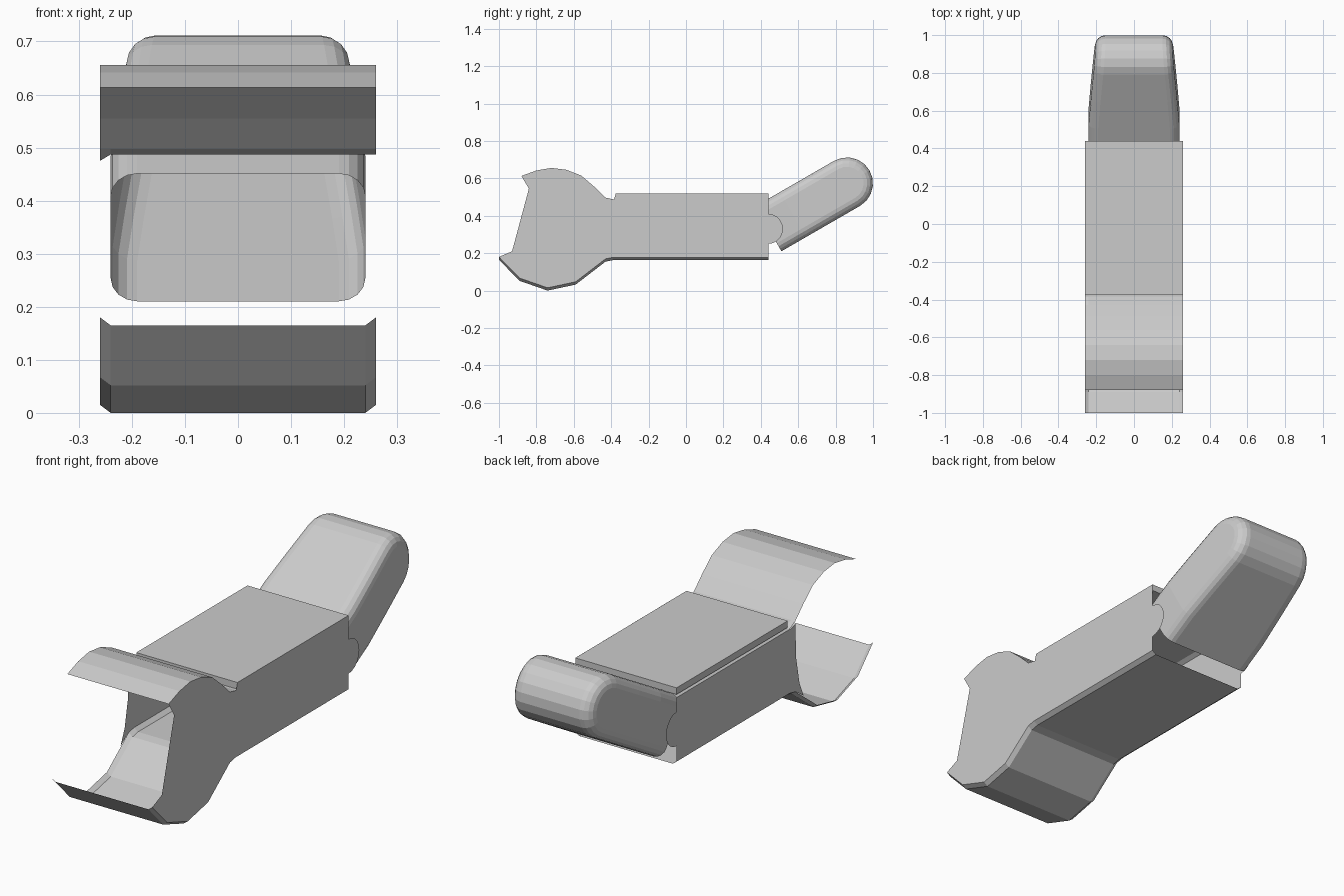
import bpy, bmesh, math

if "Cube" in bpy.data.objects:
    bpy.data.objects.remove(bpy.data.objects["Cube"])

W = 0.26      # half width of the body
BEV = 0.02    # edge bevel


def make(name, bm):
    bmesh.ops.remove_doubles(bm, verts=bm.verts, dist=0.0005)
    me = bpy.data.meshes.new(name)
    bm.to_mesh(me)
    bm.free()
    ob = bpy.data.objects.new(name, me)
    bpy.context.collection.objects.link(ob)
    return ob


def loft(bm, rows):
    """Quad strips between rows of points."""
    vs = [[bm.verts.new(p) for p in r] for r in rows]
    for a, b in zip(vs, vs[1:]):
        for i in range(len(a) - 1):
            bm.faces.new((a[i], a[i + 1], b[i + 1], b[i]))


def panel(name, x, pts):
    """Flat side panel at a given x."""
    bm = bmesh.new()
    f = bm.faces.new([bm.verts.new((x, y, z)) for y, z in pts])
    f.normal_update()
    if f.normal.x * x < 0:
        f.normal_flip()
    bmesh.ops.triangulate(bm, faces=[f])
    return make(name, bm)


# profiles (y, z), front to back
top = [(-.88, .613), (-.80, .642), (-.72, .656), (-.64, .646), (-.56, .615),
       (-.49, .555), (-.43, .497), (-.385, .487), (.44, .487)]
bottom = [(-1.0, .165), (-.89, .052), (-.74, 0), (-.59, .032), (-.43, .155),
          (-.39, .163), (.44, .163)]
bottom_in = [(y, z + .015) for y, z in bottom]
tab = [(.44 + .078 * math.sin(t), .33 + .08 * math.cos(t))
       for t in [math.pi * i / 10 for i in range(11)]]

# top sheet with the curved upper flap; soft edge on the left behind the flap
bm = bmesh.new()
left_edge = [(-W, y, z - (.012 if y > -.4 else 0)) for y, z in top]
loft(bm, [left_edge] + [[(x, y, z) for y, z in top] for x in (-W + BEV, W)])
make("upper_shell", bm)

# bottom sheet with the curved lower flap and bevelled edges
bm = bmesh.new()
loft(bm, [[(x, y, z) for y, z in p] for x, p in
          ((W, bottom_in), (W - BEV, bottom), (BEV - W, bottom), (-W, bottom_in))])
make("lower_shell", bm)

# side panels: right one fills the round end, left one is cut short
panel("right_cover", W, top[:-1] + [(-.375, .52), (.44, .52)] + tab
      + bottom_in[::-1] + [(-.93, .21), (-.84, .545)])
panel("left_wall", -W, [(-.43, .485), (-.39, .475), (.44, .475)] + tab
      + [(.44, .178), (-.39, .178), (-.43, .17), (-.49, .13), (-.46, .2), (-.437, .32)])

# raised plate on top
bm = bmesh.new()
bmesh.ops.create_cube(bm, size=1)
for v in bm.verts:
    v.co = (v.co.x * 2 * W * .999, .0325 + v.co.y * .815, .5045 + v.co.z * .031)
make("top_plate", bm)

# hollow rounded tip, tilted 30 degrees, open at the base
A = math.radians(30)
U0, UC, V0, R, ROUND = .547, 1.032, .066, .139, .05


def to_yz(u, v):
    return u * math.cos(A) - v * math.sin(A), u * math.sin(A) + v * math.cos(A)


def tip_row(side, inset, dx):
    r = R - inset
    uv = [(u, -r) for u in (U0, .70, .86)]
    uv += [(UC + r * math.sin(t), -r * math.cos(t))
           for t in [math.pi * i / 10 for i in range(11)]]
    uv += [(u, r) for u in (.86, .70, U0)]
    row = []
    for u, v in uv:
        w = .24 - .04 * max(0, (u - .72) / (UC + R - .72))
        y, z = to_yz(u, v + V0)
        row.append((side * (w - dx), y, z))
    return row


bm = bmesh.new()
steps = [math.pi / 2 * i / 4 for i in range(5)]
arc = [(ROUND * (1 - math.sin(t)), ROUND * (1 - math.cos(t))) for t in steps]
rows = [tip_row(1, i, d) for i, d in arc] + [tip_row(-1, i, d) for i, d in arc[::-1]]
loft(bm, rows)
for row in (rows[0], rows[-1]):      # flat cheeks
    h = len(row) // 2
    loft(bm, [row[:h], row[::-1][:h]])
    bm.faces.new([bm.verts.new(p) for p in row[h - 1:h + 2]])
bmesh.ops.remove_doubles(bm, verts=bm.verts, dist=0.0005)
bmesh.ops.recalc_face_normals(bm, faces=bm.faces)
make("finger_tip", bm)
